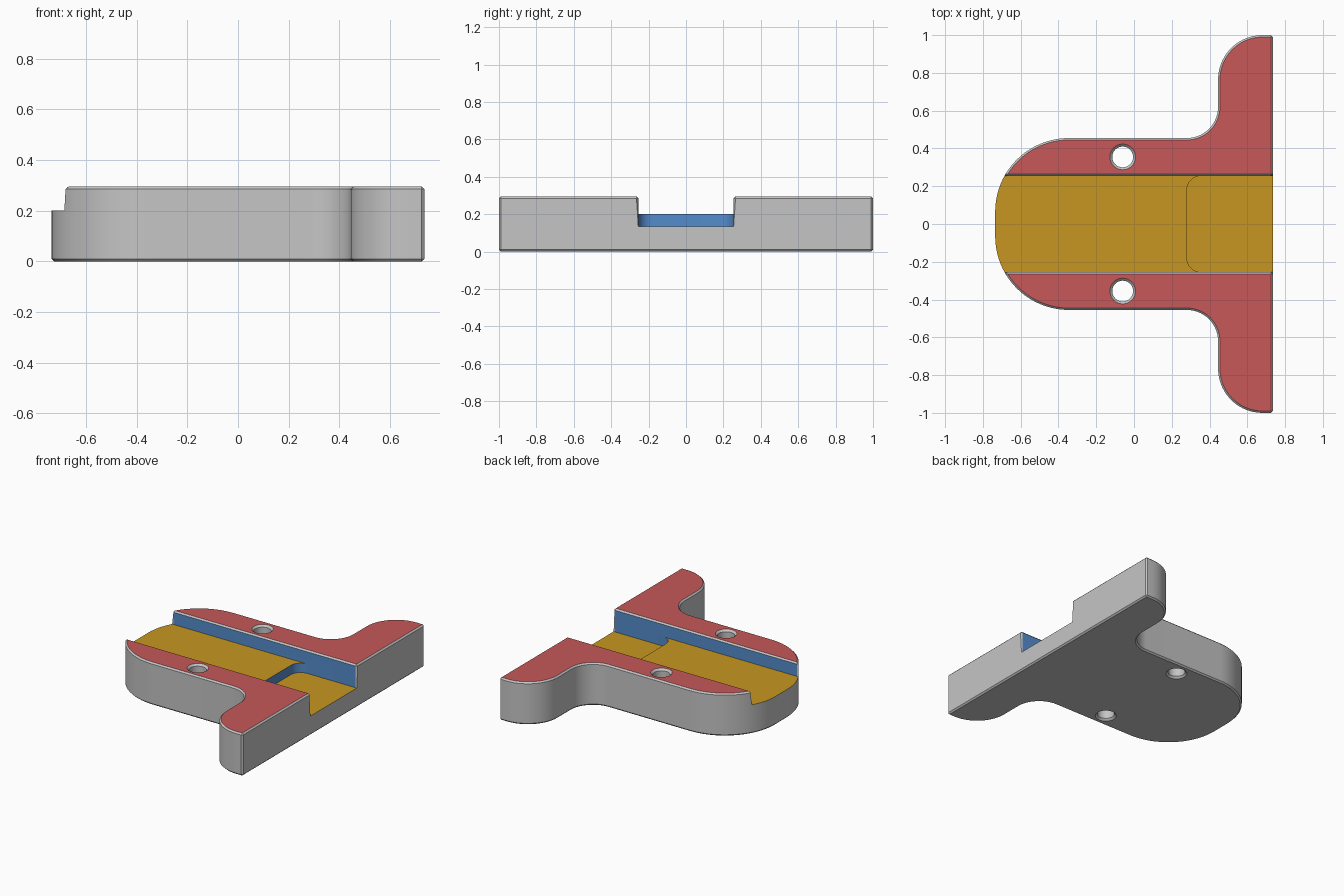
import bpy, bmesh
from math import radians, cos, sin, pi

if "Cube" in bpy.data.objects:
    bpy.data.objects.remove(bpy.data.objects["Cube"])

HEIGHT, SLOT_Y, RIGHT, LEFT = 0.295, 0.255, 0.735, -0.735


def arc(cx, cy, r, a0, a1, n=14):
    return [(cx + r * cos(radians(a0 + (a1 - a0) * i / n)),
             cy + r * sin(radians(a0 + (a1 - a0) * i / n))) for i in range(n + 1)]


def mirrored(half):
    """Close a half outline by mirroring it across y = 0."""
    return half + [(x, -y) for x, y in reversed(half)]


def new_object(name, bm):
    bmesh.ops.recalc_face_normals(bm, faces=bm.faces[:])
    me = bpy.data.meshes.new(name)
    bm.to_mesh(me)
    bm.free()
    ob = bpy.data.objects.new(name, me)
    bpy.context.collection.objects.link(ob)
    return ob


def prism(name, outline, z0, z1):
    bm = bmesh.new()
    face = bm.faces.new([bm.verts.new((x, y, z0)) for x, y in outline])
    ext = bmesh.ops.extrude_face_region(bm, geom=[face])
    for v in ext["geom"]:
        if isinstance(v, bmesh.types.BMVert):
            v.co.z = z1
    return new_object(name, bm)


def lathe(name, profile, cx, cy, n=40):
    """Closed solid of revolution from (radius, z) rings."""
    bm = bmesh.new()
    rings = [[bm.verts.new((cx + r * cos(2 * pi * i / n), cy + r * sin(2 * pi * i / n), z))
              for i in range(n)] for r, z in profile]
    for a, b in zip(rings, rings[1:]):
        for i in range(n):
            j = (i + 1) % n
            bm.faces.new((a[i], a[j], b[j], b[i]))
    bm.faces.new(rings[0])
    bm.faces.new(rings[-1])
    return new_object(name, bm)


def cut(ob, cutter):
    cutter.hide_render = True
    bpy.context.view_layer.objects.active = ob
    mod = ob.modifiers.new("cut", "BOOLEAN")
    mod.operation, mod.solver, mod.object = "DIFFERENCE", "EXACT", cutter
    bpy.ops.object.modifier_apply(modifier=mod.name)
    bpy.data.objects.remove(cutter, do_unlink=True)


# T-shaped plate
half = ([(RIGHT, 1.0)] + arc(0.68, 0.765, 0.235, 90, 180)
        + arc(0.28, 0.62, 0.165, 0, -90)
        + arc(-0.345, 0.065, 0.39, 90, 180, 20))
plate = prism("t_plate", mirrored(half), 0, HEIGHT)

# Long slot and the deeper rounded pocket at its wide end
cut(plate, prism("slot_cutter", [(-1, -SLOT_Y), (1, -SLOT_Y), (1, SLOT_Y), (-1, SLOT_Y)], 0.2, 0.6))
pocket = [(1, SLOT_Y)] + arc(0.355, SLOT_Y - 0.075, 0.075, 90, 180, 10)
cut(plate, prism("pocket_cutter", mirrored(pocket), 0.135, 0.5))

# Small chamfer on top, bottom and sharp upright edges
bm = bmesh.new()
bm.from_mesh(plate.data)
bmesh.ops.remove_doubles(bm, verts=bm.verts[:], dist=1e-4)
bmesh.ops.dissolve_limit(bm, angle_limit=radians(1), verts=bm.verts[:], edges=bm.edges[:])


def chamfered(e):
    a, b = e.verts[0].co, e.verts[1].co
    if e.calc_face_angle(0) < radians(30):
        return False
    if min(a.z, b.z) > HEIGHT - 0.001 or max(a.z, b.z) < 0.001:
        return True
    upright = abs(a.x - b.x) < 1e-3 and abs(a.y - b.y) < 1e-3
    slot_end = abs(abs(a.y) - SLOT_Y) < 1e-3 and (a.x > 0.7 or a.x < -0.6)
    return upright and (slot_end or abs(a.y) > 0.99 and a.x > 0.7)


bmesh.ops.bevel(bm, geom=[e for e in bm.edges if chamfered(e)], offset=0.01,
                segments=1, affect="EDGES", clamp_overlap=False)
bm.to_mesh(plate.data)
bm.free()

# Countersunk screw holes
for y in (-0.355, 0.355):
    cut(plate, lathe("hole_cutter", [(0.078, -0.01), (0.055, 0.013), (0.055, HEIGHT - 0.013),
                                     (0.078, HEIGHT + 0.01)], -0.06, y))

# Colours by direction and place
plate.data.materials.clear()
for name, col in (("grey", (0.56, 0.56, 0.56)), ("red", (0.57, 0.098, 0.098)),
                  ("ochre", (0.57, 0.307, 0.015)), ("blue", (0.09, 0.264, 0.604))):
    mat = bpy.data.materials.new(name)
    mat.diffuse_color = (*col, 1)
    mat.use_nodes = True
    mat.node_tree.nodes["Principled BSDF"].inputs["Base Color"].default_value = mat.diffuse_color
    plate.data.materials.append(mat)
for p in plate.data.polygons:
    c, n = p.center, p.normal
    p.material_index = 0
    if n.z > 0.99:
        p.material_index = 1 if c.z > 0.25 else 2
    elif abs(n.z) < 0.1 and abs(c.y) < SLOT_Y + 0.001 and -0.6 < c.x < 0.72:
        p.material_index = 3

# Smooth curved sides, crisp edges
bpy.ops.object.select_all(action="DESELECT")
plate.select_set(True)
bpy.context.view_layer.objects.active = plate
bpy.ops.object.shade_smooth_by_angle(angle=radians(25))
